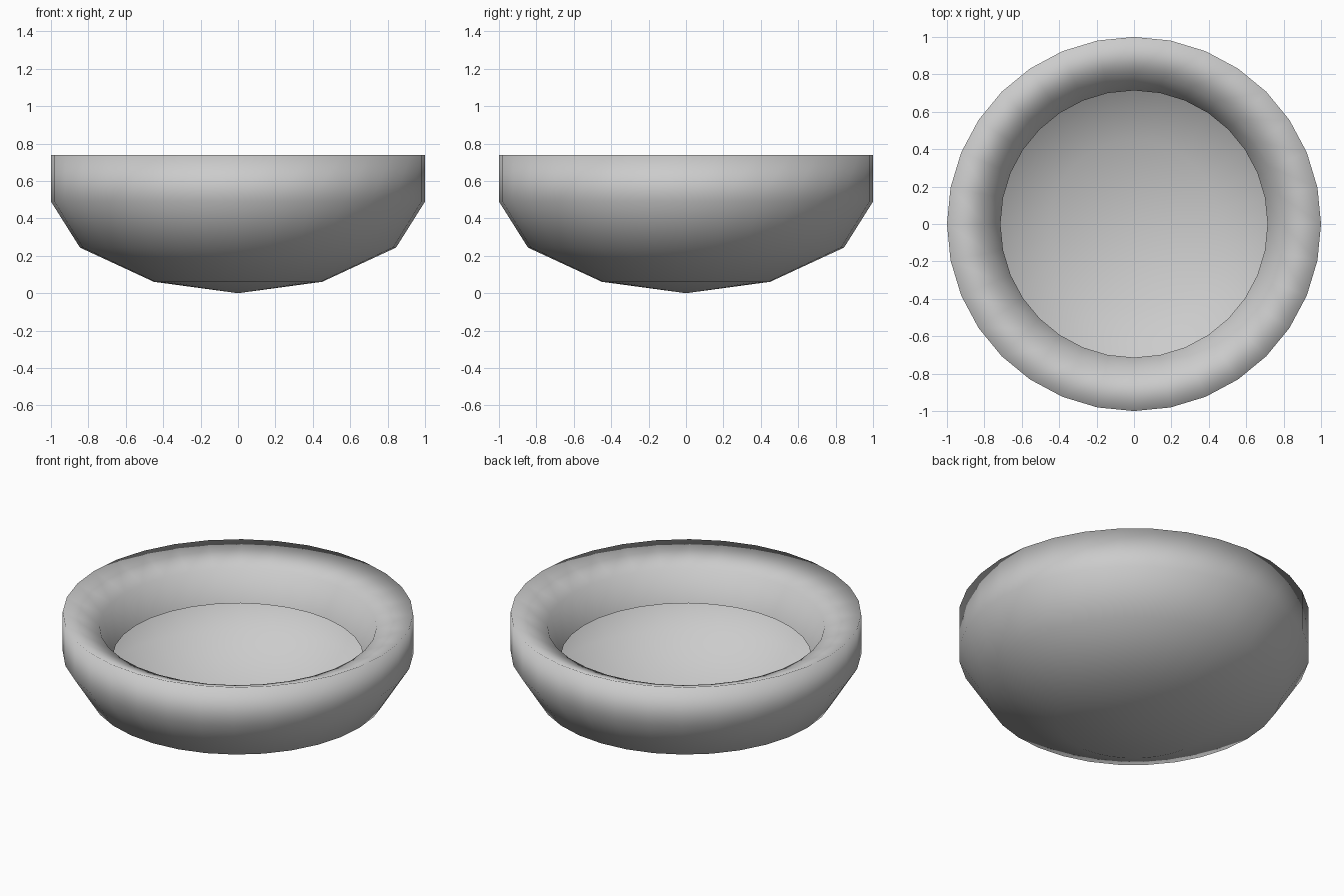
import bpy
import bmesh
from math import tau

SIDES = 32

cube = bpy.data.objects.get("Cube")
if cube:
    bpy.data.objects.remove(cube, do_unlink=True)

# Plain grey finish
grey = bpy.data.materials.new("plain_grey")
grey.use_nodes = True
color = (0.6, 0.6, 0.6, 1)
grey.diffuse_color = color
grey.node_tree.nodes["Principled BSDF"].inputs["Base Color"].default_value = color


def lathe(name, profile, material):
    """Spin a (radius, height) profile around the z axis."""
    bm = bmesh.new()
    verts = [bm.verts.new((r, 0, z)) for r, z in profile]
    edges = [bm.edges.new(pair) for pair in zip(verts, verts[1:])]
    bmesh.ops.spin(bm, geom=verts + edges, cent=(0, 0, 0), axis=(0, 0, 1),
                   angle=tau, steps=SIDES, use_merge=False)
    bmesh.ops.remove_doubles(bm, verts=bm.verts, dist=0.0005)
    bmesh.ops.recalc_face_normals(bm, faces=bm.faces)
    for face in bm.faces:
        face.smooth = True
    mesh = bpy.data.meshes.new(name)
    bm.to_mesh(mesh)
    bm.free()
    mesh.materials.append(material)
    obj = bpy.data.objects.new(name, mesh)
    bpy.context.collection.objects.link(obj)
    return obj


# Thin rounded shell with an upright outer wall
shell = [(0, 0), (0.45, 0.061), (0.845, 0.244), (1, 0.49), (1, 0.74)]
# Rim that slopes inward and turns down to an open inner lip
lip = [(0.79, 0.655), (0.714, 0.47)]

lathe("bowl", shell + lip, grey)
